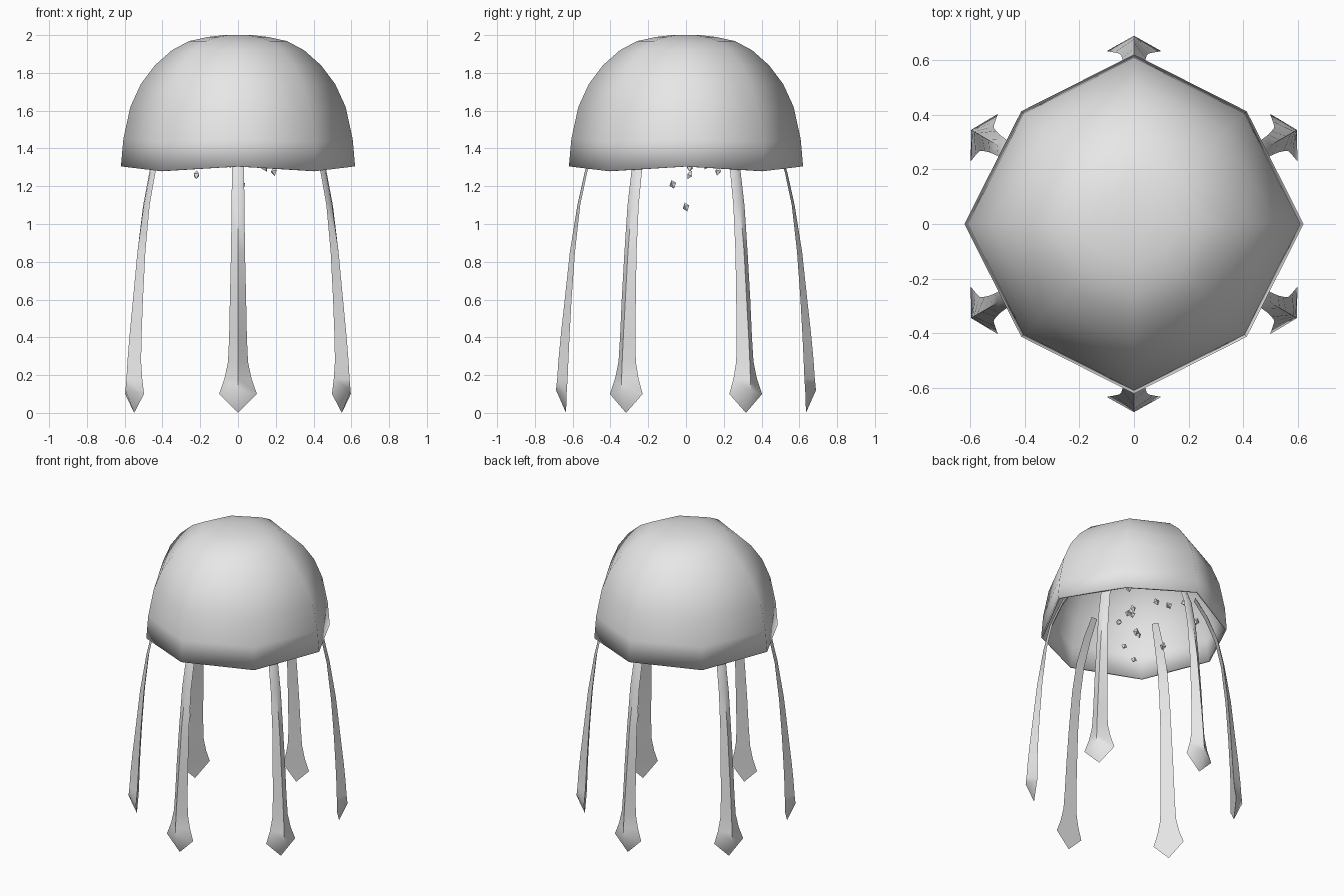
import bpy, bmesh
from math import sin, cos, pi, radians
from mathutils import Vector, Euler
import random

random.seed(4)
if "Cube" in bpy.data.objects:
    bpy.data.objects.remove(bpy.data.objects["Cube"], do_unlink=True)

grey = bpy.data.materials.new("pale grey")
grey.use_nodes = True
colour = (0.8, 0.8, 0.8, 1)
grey.diffuse_color = colour
grey.node_tree.nodes["Principled BSDF"].inputs["Base Color"].default_value = colour


def finish(bm, name, angle=None):
    """Turn a bmesh into a named object, smooth up to the given angle."""
    bmesh.ops.recalc_face_normals(bm, faces=bm.faces)
    mesh = bpy.data.meshes.new(name)
    bm.to_mesh(mesh)
    bm.free()
    mesh.materials.append(grey)
    ob = bpy.data.objects.new(name, mesh)
    bpy.context.collection.objects.link(ob)
    if angle:
        bpy.ops.object.select_all(action='DESELECT')
        ob.select_set(True)
        bpy.context.view_layer.objects.active = ob
        bpy.ops.object.shade_smooth_by_angle(angle=radians(angle))
    return ob


def loft(bm, rings, cap_start=True, cap_end=True):
    """Bridge closed rings of points with quads."""
    loops = [[bm.verts.new(p) for p in ring] for ring in rings]
    n = len(loops[0])
    for a, b in zip(loops, loops[1:]):
        for i in range(n):
            j = (i + 1) % n
            bm.faces.new((a[i], a[j], b[j], b[i]))
    if cap_start:
        bm.faces.new(loops[0])
    if cap_end:
        bm.faces.new(loops[-1])
    return loops


# Bell: eight-sided thin shell, slightly squared off at the diagonals
profile = [(0.62, 1.305), (0.607, 1.45), (0.57, 1.62), (0.515, 1.74),
           (0.44, 1.84), (0.35, 1.92), (0.26, 1.968), (0.16, 1.99), (0.075, 2.0)]
rings = []
for k, (r, z) in enumerate(profile):
    ring = []
    for i in range(8):
        a = i * pi / 4
        rr = r * (0.94 if i % 2 else 1)
        drop = 0.025 * (1 - k / 3) if i % 2 and k < 3 else 0
        ring.append((rr * cos(a), rr * sin(a), z - drop))
    rings.append(ring)
bm = bmesh.new()
loft(bm, rings, cap_start=False)
bell = finish(bm, "bell", 60)
shell = bell.modifiers.new("thickness", 'SOLIDIFY')
shell.thickness = 0.012
shell.offset = -1

# Tentacles: flat inner side, ridged outer side, pointed paddle at the foot
# each station: height, ridge radius, flat side radius, half width
stations = [(1.56, 0.40, 0.385, 0.022), (1.44, 0.47, 0.455, 0.028),
            (1.28, 0.535, 0.522, 0.032), (1.1, 0.575, 0.56, 0.034),
            (0.85, 0.615, 0.588, 0.037), (0.6, 0.642, 0.606, 0.043),
            (0.4, 0.664, 0.617, 0.047), (0.27, 0.676, 0.623, 0.053),
            (0.18, 0.682, 0.627, 0.072), (0.1, 0.688, 0.632, 0.1)]
for n in range(6):
    a = pi / 2 + n * pi / 3
    out, side = Vector((cos(a), sin(a), 0)), Vector((-sin(a), cos(a), 0))
    up = Vector((0, 0, 1))
    rings = []
    for z, ridge, flat, w in stations:
        lift = 0.02 if z == 0.1 else 0
        rings.append([out * ridge + up * (z + lift),
                      out * flat + side * w + up * z,
                      out * flat - side * w + up * z])
    bm = bmesh.new()
    last = loft(bm, rings, cap_end=False)[-1]
    tip = bm.verts.new(out * 0.635)
    for i in range(3):
        bm.faces.new((last[i], last[(i + 1) % 3], tip))
    finish(bm, f"tentacle_{n + 1}", 50)

# Little crystals floating under the bell
spots = [(0, 0, 1.09), (0.02, -0.07, 1.21), (-0.22, 0.02, 1.26), (0.19, 0.17, 1.28),
         (0.14, 0.02, 1.3), (-0.39, 0.11, 1.31), (-0.04, 0.44, 1.32),
         (-0.25, 0.31, 1.32), (0, 0.34, 1.33), (0.25, 0.25, 1.4), (0.05, 0.05, 1.42),
         (-0.1, 0.1, 1.5), (-0.11, -0.11, 1.38), (-0.22, -0.22, 1.45), (0.08, 0.08, 1.35)]
for n, spot in enumerate(spots):
    turn = Euler([random.uniform(-0.5, 0.5), random.uniform(-0.5, 0.5),
                  random.uniform(0, pi)]).to_matrix()
    bm = bmesh.new()
    waist = [bm.verts.new((0.02 * cos(i * pi / 2), 0.02 * sin(i * pi / 2), 0)) for i in range(4)]
    for z in (0.026, -0.026):
        pole = bm.verts.new((0, 0, z))
        for i in range(4):
            bm.faces.new((waist[i], waist[(i + 1) % 4], pole))
    bmesh.ops.transform(bm, matrix=turn.to_4x4(), verts=bm.verts)
    bmesh.ops.translate(bm, vec=spot, verts=bm.verts)
    finish(bm, f"crystal_{n + 1}")
